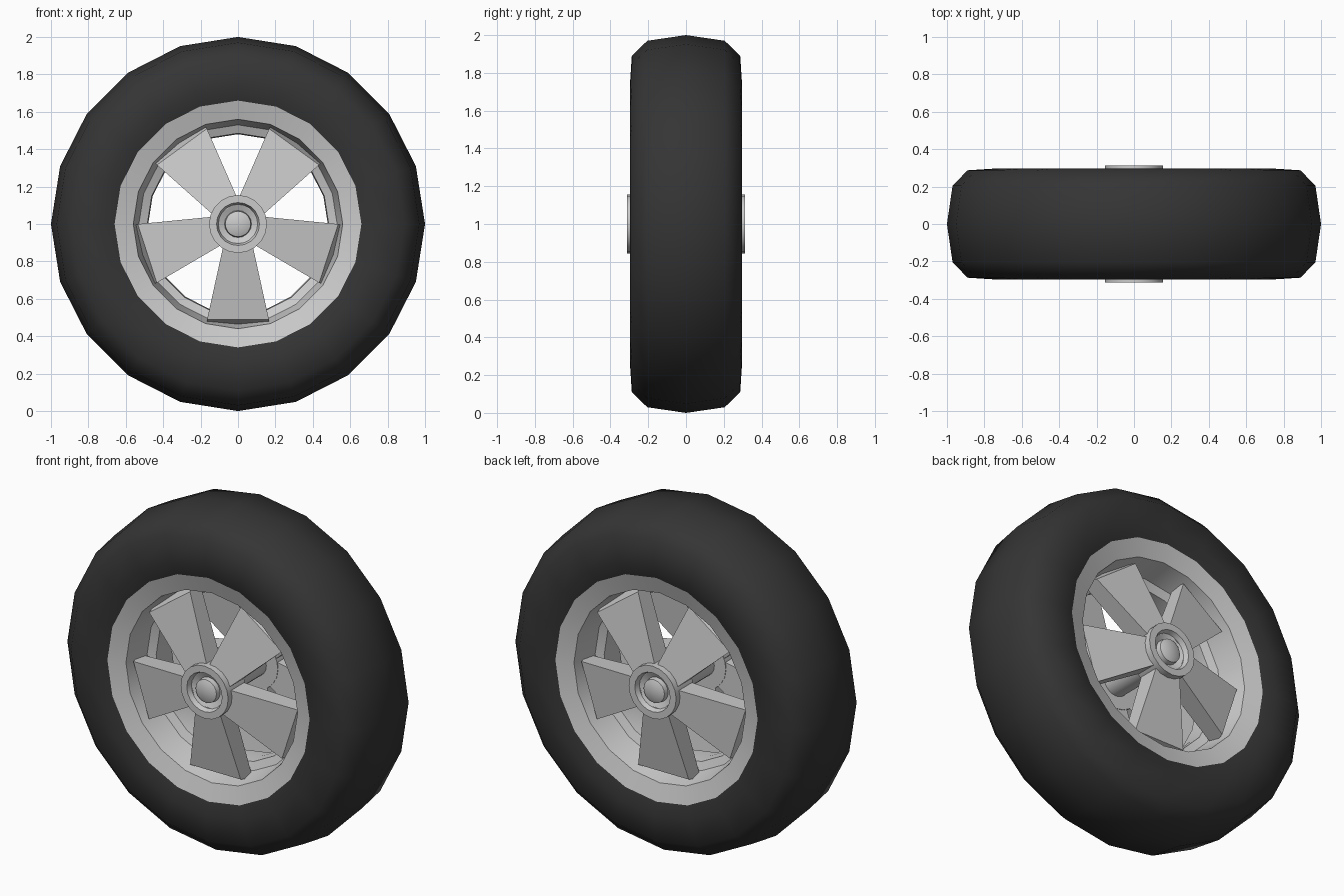
import bpy, bmesh, math
from mathutils import Matrix, Vector

if "Cube" in bpy.data.objects:
    bpy.data.objects.remove(bpy.data.objects["Cube"])

SIDES = 20
CENTRE = Vector((0, 0, 1))

rubber = bpy.data.materials.new("dark_rubber")
rubber.diffuse_color = (0.035, 0.035, 0.035, 1)
rubber.use_nodes = True
rubber.node_tree.nodes["Principled BSDF"].inputs["Base Color"].default_value = rubber.diffuse_color


def finish(bm, name, angle, mat=None):
    bmesh.ops.recalc_face_normals(bm, faces=bm.faces)
    me = bpy.data.meshes.new(name)
    bm.to_mesh(me)
    bm.free()
    ob = bpy.data.objects.new(name, me)
    ob.location = CENTRE
    bpy.context.collection.objects.link(ob)
    if mat:
        me.materials.append(mat)
    bpy.ops.object.select_all(action='DESELECT')
    ob.select_set(True)
    bpy.context.view_layer.objects.active = ob
    bpy.ops.object.shade_smooth_by_angle(angle=math.radians(angle))
    return ob


def lathe(name, profile, angle=30, mat=None):
    """Spin a list of (radius, y) points around the wheel axis."""
    bm = bmesh.new()
    verts = [bm.verts.new((r, y, 0)) for r, y in profile]
    edges = [bm.edges.new(pair) for pair in zip(verts, verts[1:])]
    bmesh.ops.spin(bm, geom=verts + edges, cent=(0, 0, 0), axis=(0, 1, 0),
                   angle=math.tau, steps=SIDES, use_duplicate=False)
    bmesh.ops.remove_doubles(bm, verts=bm.verts, dist=1e-4)
    return finish(bm, name, angle, mat)


def both_sides(half):
    """Front half of a profile, from the outside to the middle, mirrored in y."""
    back = [(r, -y) for r, y in reversed(half) if abs(y) > 1e-6]
    return half + back


# Tyre
lathe("tyre", both_sides([(0.66, -0.275), (0.735, -0.297), (0.89, -0.287),
                          (0.97, -0.205), (1.0, 0)]), 60, rubber)

# Rim: sloping lip, tapered barrel and inner step
lathe("rim", both_sides([(0.66, -0.275), (0.56, -0.245), (0.53, -0.09),
                         (0.485, -0.07), (0.48, 0)]))

# Hubs with recessed domed cap, one per face
for side, name in ((-1, "front_hub"), (1, "back_hub")):
    lathe(name, [(r, side * y) for r, y in
                 [(0.0, 0.15), (0.155, 0.15), (0.155, 0.313), (0.115, 0.313),
                  (0.105, 0.285), (0.072, 0.27), (0.068, 0.298),
                  (0.045, 0.308), (0.0, 0.312)]])

# Axle joining the hubs
lathe("axle", [(0.08, -0.16), (0.08, 0.16)])

# Five tapered spokes on each face
for side, name in ((-1, "front_spokes"), (1, "back_spokes")):
    bm = bmesh.new()
    for k in range(5):
        rot = Matrix.Rotation(k * math.tau / 5, 3, 'Y')
        # sections as (distance from axis, half width, depth)
        rings = []
        for outer, inner in (((0.10, 0.075, 0.285), (0.10, 0.075, 0.16)),
                             ((0.51, 0.165, 0.21), (0.54, 0.165, 0.10))):
            rings.append([bm.verts.new(rot @ Vector((s * w, side * y, -r)))
                          for (r, w, y), s in ((outer, -1), (outer, 1),
                                               (inner, 1), (inner, -1))])
        a, b = rings
        bm.faces.new(a)
        bm.faces.new(b)
        for i in range(4):
            j = (i + 1) % 4
            bm.faces.new((a[i], a[j], b[j], b[i]))
    finish(bm, name, 30)
